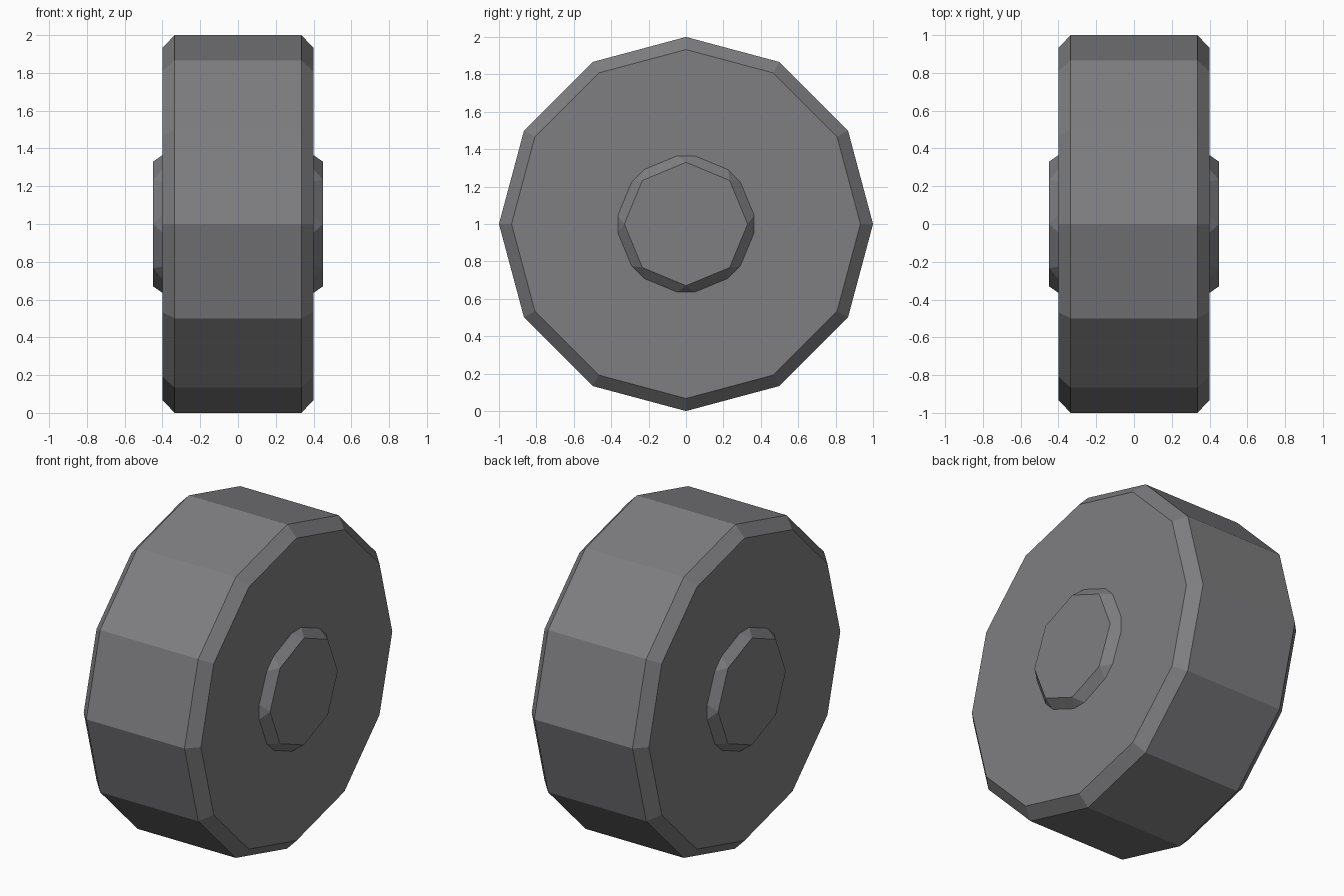
import bpy
import math

if "Cube" in bpy.data.objects:
    bpy.data.objects.remove(bpy.data.objects["Cube"])

grey = bpy.data.materials.new("dark_grey")
grey.diffuse_color = (0.21, 0.21, 0.22, 1.0)
grey.use_nodes = True
grey.node_tree.nodes["Principled BSDF"].inputs["Base Color"].default_value = grey.diffuse_color


def bevelled_disc(name, sides, radius, width, bevel):
    """Flat-sided cylinder along x with a corner at the top and chamfered edges."""
    bpy.ops.mesh.primitive_cylinder_add(vertices=sides, radius=radius, depth=width)
    obj = bpy.context.object
    obj.name = name
    obj.rotation_euler = (0, math.pi / 2, 0)
    bpy.ops.object.transform_apply(location=False, rotation=True, scale=False)
    obj.location = (0, 0, 1)
    obj.data.materials.append(grey)
    mod = obj.modifiers.new("chamfer", 'BEVEL')
    mod.width = bevel
    mod.segments = 1
    mod.limit_method = 'ANGLE'
    mod.angle_limit = math.radians(35)
    bpy.ops.object.shade_flat()
    return obj


# Twelve-sided tyre: only the two rims are chamfered
bevelled_disc("tyre", 12, 1.0, 0.80, 0.065 * math.sqrt(1))

# Eight-sided hub through the tyre: rims and corners are all chamfered
bevelled_disc("hub", 8, 0.40, 0.90, 0.065)
